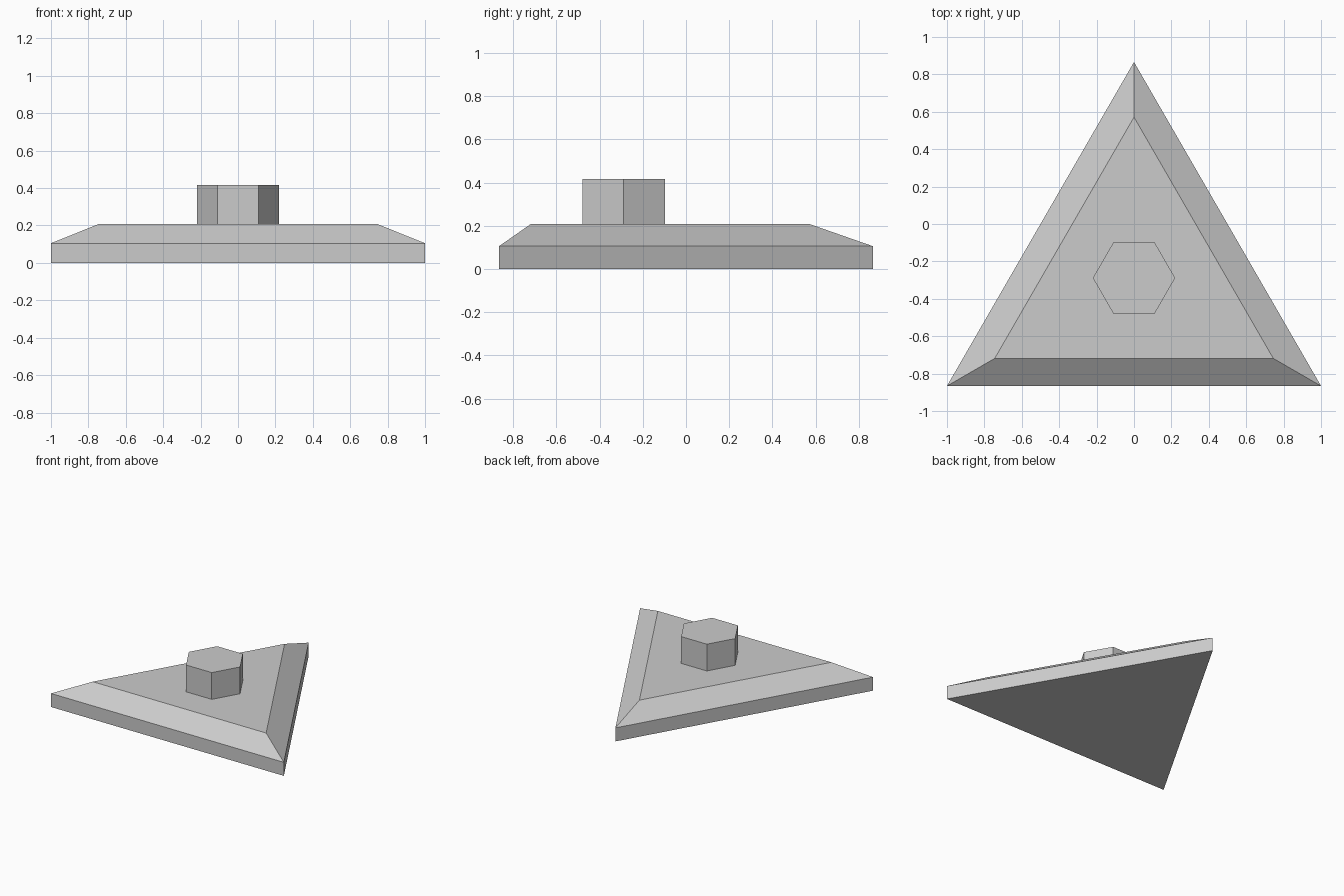
import bpy
import bmesh
import math

default = bpy.data.objects.get("Cube")
if default:
    bpy.data.objects.remove(default, do_unlink=True)

# Single grey material
grey = bpy.data.materials.new("light grey")
grey.use_nodes = True
colour = (0.6, 0.6, 0.6, 1.0)
grey.diffuse_color = colour
grey.node_tree.nodes["Principled BSDF"].inputs["Base Color"].default_value = colour

SIDE = 2.0
BASE_RADIUS = SIDE / math.sqrt(3)
CENTRE_Y = -BASE_RADIUS / 4  # triangle centroid when its bounds are centred


def stacked_prism(name, sides, start_angle, levels):
    """Join regular polygon rings, given as (radius, height), into a closed solid."""
    bm = bmesh.new()
    rings = []
    for radius, z in levels:
        angles = [start_angle + math.tau * i / sides for i in range(sides)]
        rings.append([bm.verts.new((radius * math.cos(a),
                                    CENTRE_Y + radius * math.sin(a), z))
                      for a in angles])
    bm.faces.new(list(reversed(rings[0])))
    bm.faces.new(rings[-1])
    for low, high in zip(rings, rings[1:]):
        for i in range(sides):
            j = (i + 1) % sides
            bm.faces.new((low[i], low[j], high[j], high[i]))
    bmesh.ops.recalc_face_normals(bm, faces=bm.faces)
    mesh = bpy.data.meshes.new(name)
    bm.to_mesh(mesh)
    bm.free()
    mesh.materials.append(grey)
    obj = bpy.data.objects.new(name, mesh)
    bpy.context.collection.objects.link(obj)
    return obj


# Triangular plate with a bevelled upper rim
stacked_prism("triangular_base", 3, math.pi / 2,
              [(BASE_RADIUS, 0), (BASE_RADIUS, 0.105), (0.86, 0.208)])

# Hexagonal post on the plate
stacked_prism("hexagonal_post", 6, 0, [(0.22, 0.208), (0.22, 0.416)])
